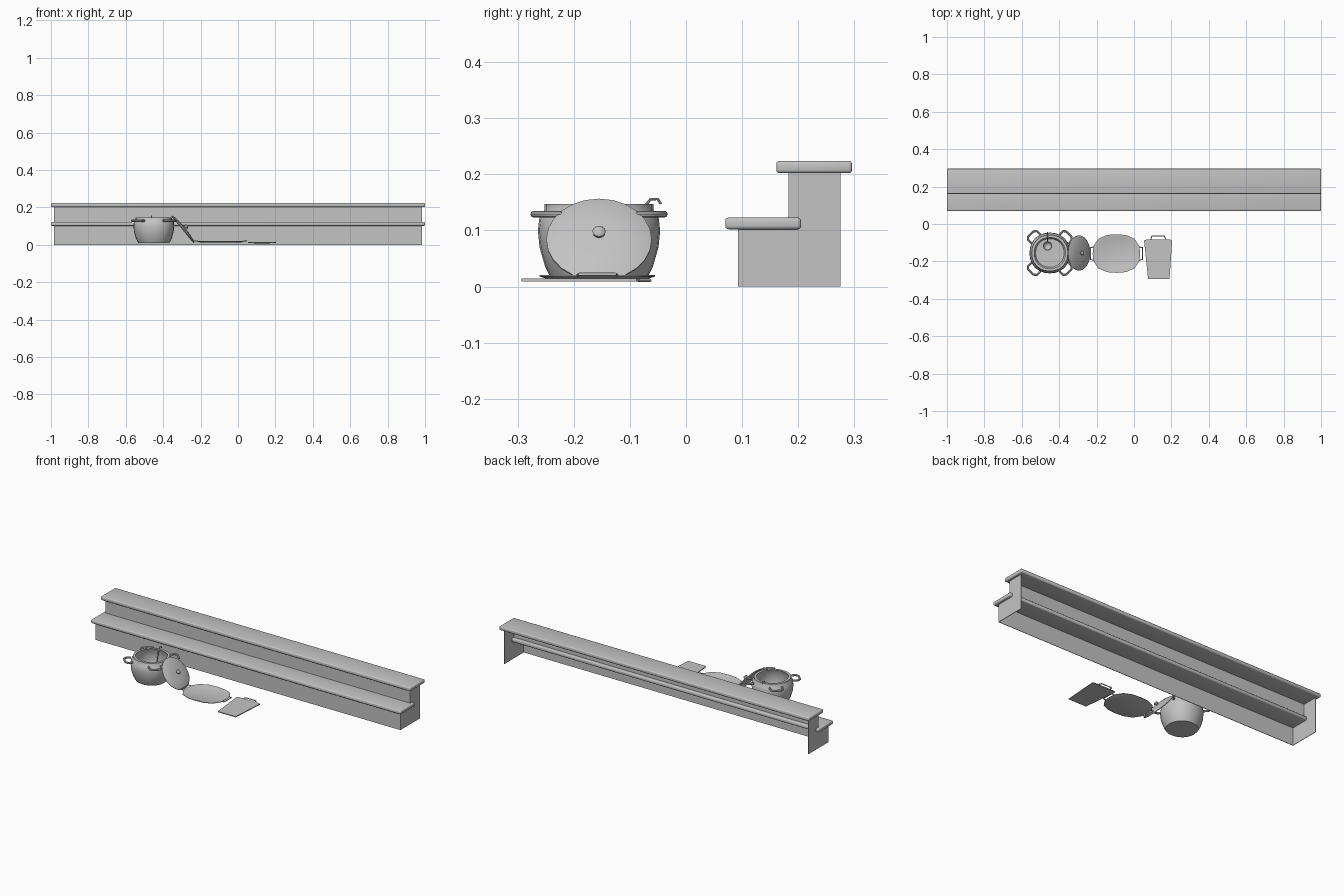
import bpy, bmesh, math
from math import cos, sin, pi
from mathutils import Matrix, Vector

cube = bpy.data.objects.get("Cube")
if cube:
    bpy.data.objects.remove(cube, do_unlink=True)

grey = bpy.data.materials.new("plain_grey")
grey.use_nodes = True
colour = (0.55, 0.55, 0.55, 1)
grey.diffuse_color = colour
grey.node_tree.nodes["Principled BSDF"].inputs["Base Color"].default_value = colour


def finish(name, bm, smooth=False, fix_normals=True):
    if fix_normals:
        bmesh.ops.recalc_face_normals(bm, faces=bm.faces)
    mesh = bpy.data.meshes.new(name)
    bm.to_mesh(mesh)
    bm.free()
    mesh.materials.append(grey)
    ob = bpy.data.objects.new(name, mesh)
    bpy.context.collection.objects.link(ob)
    if smooth:
        bpy.ops.object.select_all(action='DESELECT')
        ob.select_set(True)
        bpy.context.view_layer.objects.active = ob
        bpy.ops.object.shade_smooth_by_angle(angle=math.radians(40))
    return ob


def box(name, lo, hi, bevel=0.0):
    bm = bmesh.new()
    lo, hi = Vector(lo), Vector(hi)
    bmesh.ops.create_cube(bm, size=1, matrix=Matrix.Translation((lo + hi) / 2)
                          @ Matrix.Diagonal((*(hi - lo), 1)))
    if bevel:
        bmesh.ops.bevel(bm, geom=bm.edges[:], offset=bevel, segments=3,
                        profile=0.5, affect='EDGES')
    return finish(name, bm, smooth=bevel > 0)


def prism(name, points, origin, u, v, depth):
    """Extrude a flat outline drawn along axes u and v."""
    bm = bmesh.new()
    u, v, depth = Vector(u), Vector(v), Vector(depth)
    face = bm.faces.new([bm.verts.new(Vector(origin) + u * a + v * b) for a, b in points])
    ext = bmesh.ops.extrude_face_region(bm, geom=[face])
    moved = [g for g in ext["geom"] if isinstance(g, bmesh.types.BMVert)]
    bmesh.ops.translate(bm, verts=moved, vec=depth)
    return finish(name, bm)


def lathe(name, profile, matrix, sides=24, power=2.0):
    """Turn a profile of (radius, height); power above 2 squares it off."""
    bm = bmesh.new()
    rings = []
    for r, z in profile:
        if r == 0:
            rings.append([bm.verts.new((0, 0, z))] * sides)
            continue
        ring = []
        for i in range(sides):
            a = 2 * pi * i / sides
            k = (abs(cos(a)) ** power + abs(sin(a)) ** power) ** (-1 / power)
            ring.append(bm.verts.new((r * k * cos(a), r * k * sin(a), z)))
        rings.append(ring)
    for low, high in zip(rings, rings[1:]):
        for i in range(sides):
            j = (i + 1) % sides
            corners = list(dict.fromkeys((low[i], low[j], high[j], high[i])))
            bm.faces.new(corners)
    bm.transform(matrix)
    return finish(name, bm, smooth=True)


def tube(name, points, radius):
    """Sweep a round bar along a path, kept as a mesh."""
    curve = bpy.data.curves.new(name + "_path", 'CURVE')
    curve.dimensions = '3D'
    curve.bevel_depth, curve.bevel_resolution = radius, 2
    curve.use_fill_caps = True
    spline = curve.splines.new('POLY')
    spline.points.add(len(points) - 1)
    for p, co in zip(spline.points, points):
        p.co = (*co, 1)
    path = bpy.data.objects.new(name + "_path", curve)
    bpy.context.collection.objects.link(path)
    bm = bmesh.new()
    mesh = path.evaluated_get(bpy.context.evaluated_depsgraph_get()).to_mesh()
    bm.from_mesh(mesh)
    bpy.data.objects.remove(path, do_unlink=True)
    return finish(name, bm, smooth=True)


# Stepped counter: open at the back and below
box("lower_tread", (-1, 0.07, 0.102), (1, 0.205, 0.123), 0.006)
box("upper_tread", (-1, 0.161, 0.202), (1, 0.296, 0.224), 0.006)
box("lower_riser", (-0.983, 0.093, 0), (0.983, 0.096, 0.104))
box("upper_riser", (-0.983, 0.183, 0.12), (0.983, 0.186, 0.204))
step = [(0.093, 0), (0.275, 0), (0.275, 0.204), (0.183, 0.204), (0.183, 0.104), (0.093, 0.104)]
for side, label in ((-1, "right"), (1, "left")):
    prism(label + "_end_panel", step, (side * 0.984, 0, 0), (0, 1, 0), (0, 0, 1),
          (-side * 0.003, 0, 0))

# Cooking pot with four loop handles
pot = Vector((-0.45, -0.155, 0))
lathe("pot", [(0, 0.01), (0.083, 0.01), (0.096, 0.035), (0.106, 0.07), (0.109, 0.1),
              (0.106, 0.125), (0.097, 0.136), (0.097, 0.147), (0.083, 0.147),
              (0.097, 0.115), (0.094, 0.06), (0.076, 0.02), (0, 0.018)],
      Matrix.Translation(pot), 24, 2.15)
loop = [(0.105, -0.033), (0.132, -0.033), (0.144, -0.02),
        (0.144, 0.02), (0.132, 0.033), (0.105, 0.033)]
for i in range(4):
    turn = Matrix.Rotation(pi / 4 + i * pi / 2, 4, 'Z')
    tube(f"pot_handle_{i + 1}", [pot + turn @ Vector((a, b, 0.129)) for a, b in loop], 0.006)

# Ladle hooked over the rim
lx = -0.462
tube("ladle_handle", [(lx, -0.045, 0.147), (lx, -0.05, 0.156), (lx, -0.063, 0.156),
                      (lx, -0.072, 0.145), (lx, -0.095, 0.05)], 0.0025)
bowl = [(0.025 * cos(t * pi / 8), -0.02 * sin(t * pi / 8)) for t in range(4)] + [(0, -0.02)]
inner = [(r * 0.85, z * 0.85) for r, z in reversed(bowl)]
lathe("ladle_bowl", inner + bowl[:1] + bowl[1:],
      Matrix.Translation((lx, -0.117, 0.05)), 16)

# Lid leaning on the pot
lean = Matrix.Translation((-0.293, -0.155, 0.084)) @ Matrix.Rotation(math.radians(50.6), 4, 'Y')
lathe("lid", [(0, 0.006), (0.07, 0.001), (0.088, -0.005), (0.094, -0.003), (0.094, 0),
              (0.075, 0.007), (0.04, 0.011), (0, 0.012)], lean, 24)
lathe("lid_knob", [(0, 0.01), (0.006, 0.01), (0.006, 0.014), (0.011, 0.018),
                   (0.012, 0.023), (0.008, 0.028), (0, 0.03)], lean, 12)

# Oval serving tray with end grips
tray = Matrix.Translation((-0.094, -0.158, 0)) @ Matrix.Diagonal((0.127, 0.103, 1, 1))
lathe("tray", [(0, 0.012), (0.82, 0.012), (1, 0.018), (1, 0.021), (0.94, 0.021),
               (0.8, 0.016), (0, 0.016)], tray, 16, 2.6)
for side, label in ((-1, "right"), (1, "left")):
    x = -0.094 + side * 0.12
    tip = -0.094 + side * 0.139
    tube(label + "_tray_grip", [(x, -0.193, 0.02), (tip, -0.19, 0.022),
                                (tip, -0.126, 0.022), (x, -0.123, 0.02)], 0.003)

# Tapered cutting board with a carrying loop
prism("cutting_board", [(0.075, -0.293), (0.19, -0.293), (0.204, -0.088), (0.192, -0.083),
                        (0.066, -0.083), (0.054, -0.088)],
      (0, 0, 0.009), (1, 0, 0), (0, 1, 0), (0, 0, 0.005))
tube("cutting_board_loop", [(0.088, -0.085, 0.011), (0.096, -0.064, 0.011),
                            (0.162, -0.064, 0.011), (0.17, -0.085, 0.011)], 0.003)
